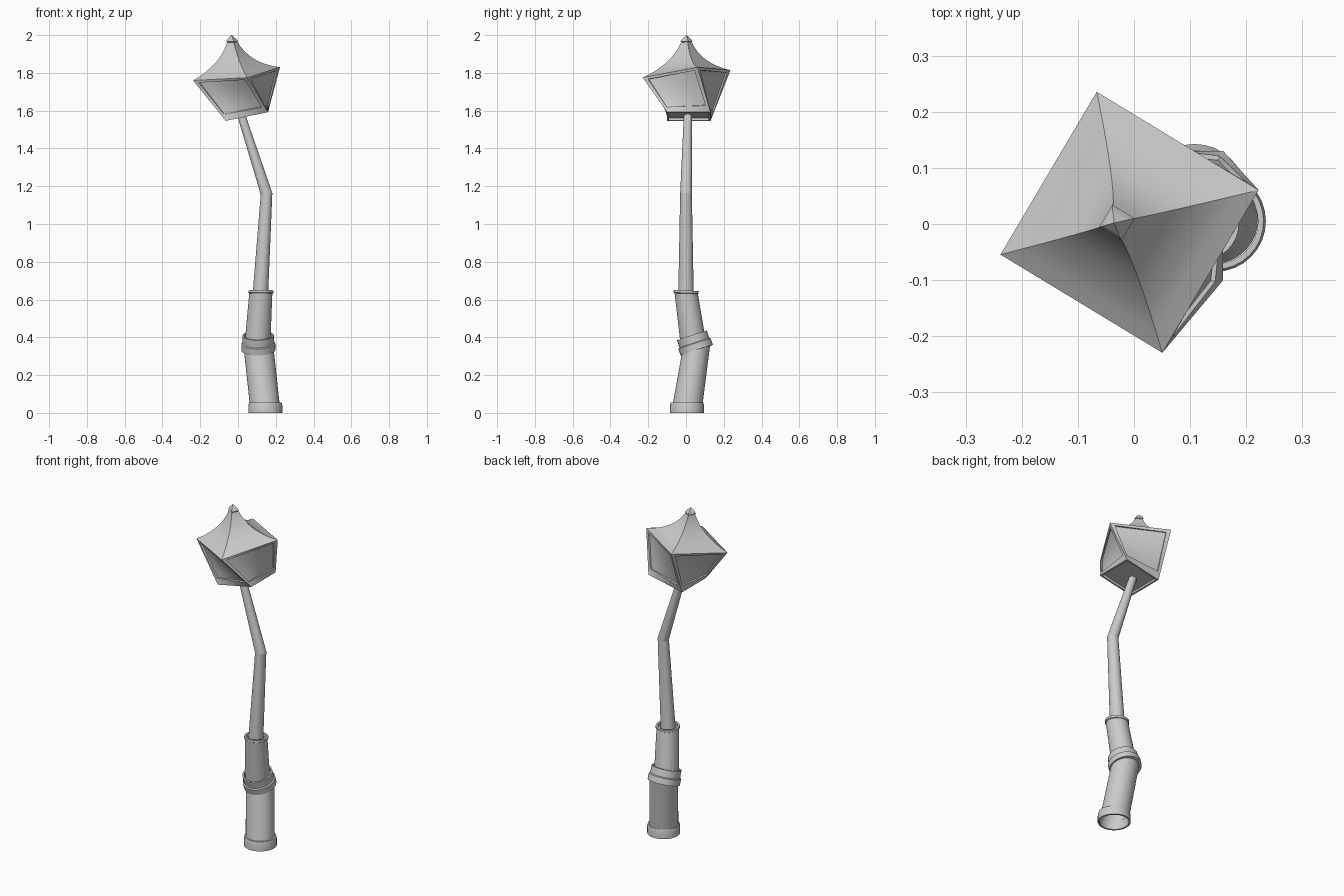
import bpy, bmesh, math
from mathutils import Vector

if "Cube" in bpy.data.objects:
    bpy.data.objects.remove(bpy.data.objects["Cube"])


def finish(name, bm, angle=35):
    bmesh.ops.recalc_face_normals(bm, faces=bm.faces)
    me = bpy.data.meshes.new(name)
    bm.to_mesh(me)
    bm.free()
    ob = bpy.data.objects.new(name, me)
    bpy.context.collection.objects.link(ob)
    bpy.ops.object.select_all(action='DESELECT')
    ob.select_set(True)
    bpy.context.view_layer.objects.active = ob
    if angle:
        bpy.ops.object.shade_smooth_by_angle(angle=math.radians(angle))
    return ob


def skin(bm, rings):
    """Bridge a list of equal-sized closed point loops."""
    loops = [[bm.verts.new(p) for p in r] for r in rings]
    n = len(loops[0])
    for a, b in zip(loops, loops[1:]):
        for i in range(n):
            j = (i + 1) % n
            bm.faces.new((a[i], a[j], b[j], b[i]))
    return loops


def circle(center, axis, r, n):
    axis = Vector(axis).normalized()
    u = Vector((0, 1, 0)).cross(axis).normalized()
    v = axis.cross(u)
    return [Vector(center) + r * (math.cos(2 * math.pi * i / n) * u + math.sin(2 * math.pi * i / n) * v)
            for i in range(n)]


def lathe(name, base, axis, profile, n=32):
    base, d = Vector(base), Vector(axis).normalized()
    bm = bmesh.new()
    skin(bm, [circle(base + d * h, d, r, n) for r, h in profile])
    return finish(name, bm)


def tube(name, points, axes, n=24):
    """Tapered tube through (x, y, z, radius) points, one ring axis each."""
    bm = bmesh.new()
    skin(bm, [circle(p[:3], a, p[3], n) for p, a in zip(points, axes)])
    return finish(name, bm, 10)


# Post: hollow foot, leaning lower pipe, crooked joint, upper pipe
up, joint_axis = (0, 0, 1), (-0.02, -0.31, 0.95)
lathe("foot_collar", (0.145, 0.005, 0), up,
      [(0.076, 0.055), (0.08, 0), (0.09, 0), (0.09, 0.04), (0.086, 0.055), (0.076, 0.055)])
tube("lower_pipe", [(0.142, 0.008, 0.04, 0.079), (0.109, 0.054, 0.345, 0.079)], [up, joint_axis], 32)
lathe("joint_collar", (0.108, 0.057, 0.332), joint_axis,
      [(0.072, 0.0), (0.09, 0), (0.09, 0.036), (0.083, 0.04), (0.083, 0.082),
       (0.074, 0.082), (0.074, 0.05), (0.05, 0.05)])
tube("upper_pipe", [(0.103, 0.04, 0.36, 0.068), (0.121, 0.0, 0.64, 0.061)],
     [(0.06, -0.16, 1), up], 32)
lathe("upper_lip", (0.121, 0, 0.63), (0, 0.04, 1),
      [(0.058, 0), (0.066, 0.005), (0.066, 0.018), (0.054, 0.018), (0.054, 0.0), (0.03, 0.0)])

# Thin bent pole
tube("bent_pole", [(0.118, 0, 0.62, 0.041), (0.151, 0, 1.16, 0.031), (0.013, 0.01, 1.59, 0.021)],
     [(0.06, 0, 1), (-0.13, 0, 1), (-0.31, 0, 1)])

# Lantern: tilted roof square and twisted smaller base square
top_c = Vector((-0.008, 0.003, 1.795))
d1, d2 = Vector((0.23, 0.0575, 0.035)), Vector((-0.0585, 0.2325, 0.02))
bot_c = Vector((0.047, 0.015, 1.569))
bu, bv = Vector((0.112, 0, 0.023)), Vector((0, 0.115, 0))
low = [bot_c + bu * a + bv * b for a, b in [(-1, -1), (1, -1), (1, 1), (-1, 1)]]
high = [top_c - d1, top_c - d2, top_c + d1, top_c + d2]

# Twisted glass sides: ruled grids with the pane pushed in behind its frame
for k in range(4):
    j = (k + 1) % 4
    S = [0, 0.07, 0.2, 0.35, 0.5, 0.65, 0.8, 0.93, 1]
    T = [0, 0.15, 0.3, 0.45, 0.6, 0.75, 0.94, 1]
    bm = bmesh.new()
    grid = [[bm.verts.new(low[k].lerp(low[j], s).lerp(high[k].lerp(high[j], s), t)) for s in S] for t in T]
    pane = []
    for a in range(len(T) - 1):
        for b in range(len(S) - 1):
            f = bm.faces.new((grid[a][b], grid[a][b + 1], grid[a + 1][b + 1], grid[a + 1][b]))
            if 0 < a < len(T) - 2 and 0 < b < len(S) - 2:
                pane.append(f)
    bm.normal_update()
    bmesh.ops.inset_region(bm, faces=pane, thickness=0.001, depth=-0.008)
    finish(f"lantern_side_{k + 1}", bm, 20)

# Recessed floor
bm = bmesh.new()
floor = bm.faces.new([bm.verts.new(p) for p in reversed(low)])
bm.normal_update()
bmesh.ops.inset_individual(bm, faces=[floor], thickness=0.014, depth=0)
bmesh.ops.inset_individual(bm, faces=[floor], thickness=0.001, depth=-0.014)
finish("lantern_floor", bm, 0)


# Concave roof and finial
def roof_ring(r, h):
    c = top_c + (Vector((-0.035, 0.002, 2.0)) - top_c) * (h / 0.205)
    k, t = r / 0.24, 1 - h / 0.205
    flat = lambda d: Vector((d.x, d.y, d.z * t)) * k
    return [c - flat(d1), c - flat(d2), c + flat(d1), c + flat(d2)]


bm = bmesh.new()
skin(bm, [roof_ring(r, h) for r, h in
          [(0.24, 0), (0.2, 0.014), (0.165, 0.031), (0.133, 0.05), (0.104, 0.071), (0.08, 0.093),
           (0.059, 0.117), (0.042, 0.142), (0.029, 0.167)]])
finish("lantern_roof", bm, 20)
bm = bmesh.new()
skin(bm, [roof_ring(r, h) for r, h in
          [(0.024, 0.167), (0.033, 0.171), (0.024, 0.184), (0.001, 0.205)]])
finish("finial", bm, 0)
